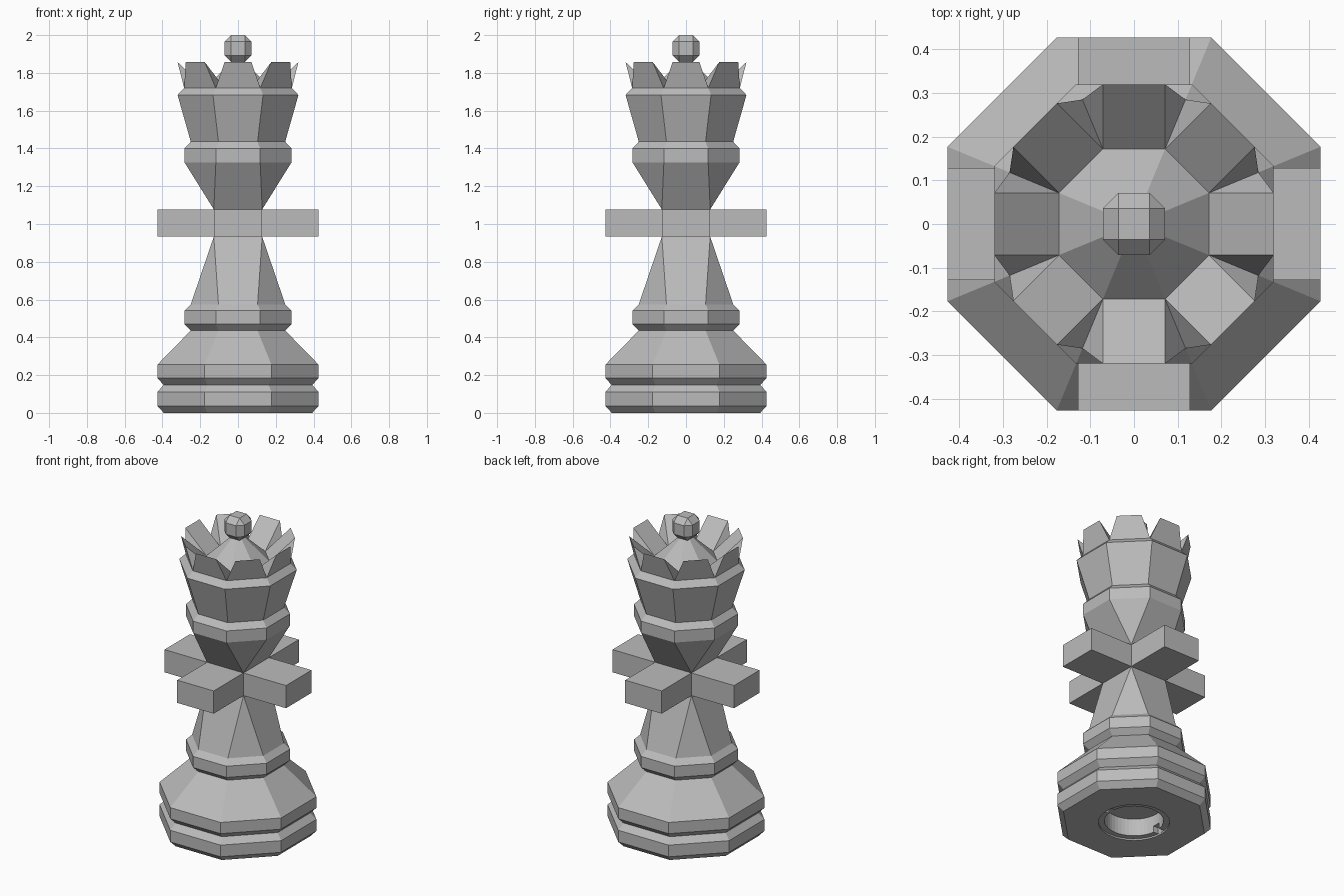
import bpy, bmesh, math
from mathutils import Matrix
from itertools import permutations, product

if "Cube" in bpy.data.objects:
    bpy.data.objects.remove(bpy.data.objects["Cube"], do_unlink=True)

T = math.tan(math.pi / 8)
ARM = 0.128              # half width of the cross arms
REACH = 0.427            # widest half width
ARM_LOW, ARM_TOP = 0.933, 1.077

grey = bpy.data.materials.new("light_grey")
grey.use_nodes = True
colour = (0.5, 0.5, 0.5, 1)
grey.diffuse_color = colour
grey.node_tree.nodes["Principled BSDF"].inputs["Base Color"].default_value = colour


def finish(name, bm):
    bmesh.ops.remove_doubles(bm, verts=bm.verts, dist=0.0005)
    bmesh.ops.recalc_face_normals(bm, faces=bm.faces)
    mesh = bpy.data.meshes.new(name)
    bm.to_mesh(mesh)
    bm.free()
    mesh.materials.append(grey)
    obj = bpy.data.objects.new(name, mesh)
    bpy.context.collection.objects.link(obj)
    return obj


def ring(bm, a, z, h=None):
    """Eight-sided ring: flats at distance a, each front flat of half width h."""
    h = a * T if h is None else h
    pts = [(a, h), (h, a), (-h, a), (-a, h), (-a, -h), (-h, -a), (h, -a), (a, -h)]
    return [bm.verts.new((x, y, z)) for x, y in pts]


def loft(bm, rings):
    for low, high in zip(rings, rings[1:]):
        for i in range(8):
            j = (i + 1) % 8
            bm.faces.new((low[i], low[j], high[j], high[i]))


def cut(obj, radius, depth, slot=False):
    """Sink a round pocket, or a slot along x, into the underside."""
    bm = bmesh.new()
    if slot:
        bmesh.ops.create_cube(bm, size=1, matrix=Matrix.Diagonal((radius * 2, 0.05, depth * 2, 1)))
    else:
        bmesh.ops.create_cone(bm, cap_ends=True, segments=48, radius1=radius,
                              radius2=radius, depth=depth * 2)
    cutter = finish("pocket_cutter", bm)
    cutter.hide_render = True
    mod = obj.modifiers.new("pocket", "BOOLEAN")
    mod.operation, mod.solver, mod.object = "DIFFERENCE", "EXACT", cutter
    graph = bpy.context.evaluated_depsgraph_get()
    mesh = bpy.data.meshes.new_from_object(obj.evaluated_get(graph))
    obj.modifiers.clear()
    obj.data = mesh
    bpy.data.objects.remove(cutter, do_unlink=True)


# Foot with two bands and a groove between them
bm = bmesh.new()
profile = [(0.393, 0), (REACH, 0.037), (REACH, 0.111), (0.393, 0.148),
           (REACH, 0.184), (REACH, 0.255), (0.25, 0.436)]
rings = [ring(bm, a, z) for a, z in profile]
loft(bm, rings)
bm.faces.new(rings[0])
bm.faces.new(rings[-1])
foot = finish("foot", bm)
cut(foot, 0.205, 0.01)
cut(foot, 0.17, 0.12)
cut(foot, 0.203, 0.05, slot=True)

# Lower collar and stem, narrowing from eight sides to a square
bm = bmesh.new()
rings = [ring(bm, a, z) for a, z in [(0.25, 0.436), (0.283, 0.47), (0.283, 0.541), (0.25, 0.575)]]
rings.append(ring(bm, ARM, ARM_LOW, ARM))
loft(bm, rings)
finish("stem", bm)

# Cross arms
bm = bmesh.new()
outline = []
for k in range(4):
    turn = Matrix.Rotation(k * math.pi / 2, 4, "Z")
    for x, y in ((ARM, -ARM), (REACH, -ARM), (REACH, ARM)):
        v = bm.verts.new((x, y, ARM_LOW))
        v.co = turn @ v.co
        outline.append(v)
base = bm.faces.new(outline)
lifted = bmesh.ops.extrude_face_region(bm, geom=[base], use_keep_orig=True)["geom"]
bmesh.ops.translate(bm, vec=(0, 0, ARM_TOP - ARM_LOW),
                    verts=[g for g in lifted if isinstance(g, bmesh.types.BMVert)])
finish("cross_arms", bm)

# Neck, upper collar and flared head
bm = bmesh.new()
rings = [ring(bm, ARM, ARM_TOP, ARM)]
rings += [ring(bm, a, z) for a, z in [(0.283, 1.326), (0.283, 1.4), (0.25, 1.436),
                                      (0.32, 1.683), (0.285, 1.72)]]
loft(bm, rings)
finish("head", bm)

# Crown of eight wedge points
bm = bmesh.new()
for k in range(8):
    turn = Matrix.Rotation(k * math.pi / 4, 4, "Z")

    def vert(x, y, z):
        return bm.verts.new(turn @ Matrix.Translation((x, y, z)).translation)

    side = {}
    for s in (-1, 1):
        side[s] = (vert(s * 0.285 * T, -0.285, 1.72), vert(s * 0.071, -0.32, 1.857),
                   vert(s * 0.172 * T, -0.172, 1.72))
        bm.faces.new(side[s])
    (lo, lt, li), (ro, rt, ri) = side[-1], side[1]
    bm.faces.new((lo, ro, rt, lt))
    bm.faces.new((lt, rt, ri, li))
    bm.faces.new((lo, li, ri, ro))
finish("crown_points", bm)

# Cone inside the crown
bm = bmesh.new()
rings = [ring(bm, 0.172, 1.72), ring(bm, 0.03, 1.865)]
loft(bm, rings)
bm.faces.new(rings[1])
finish("crown_cone", bm)

# Faceted finial ball
bm = bmesh.new()
for p in set(permutations((0.036, 0.036, 0.071))):
    for s in product((-1, 1), repeat=3):
        bm.verts.new((p[0] * s[0], p[1] * s[1], 1.929 + p[2] * s[2]))
bmesh.ops.convex_hull(bm, input=bm.verts)
bmesh.ops.dissolve_limit(bm, angle_limit=0.02, verts=bm.verts, edges=bm.edges)
finish("finial_ball", bm)
